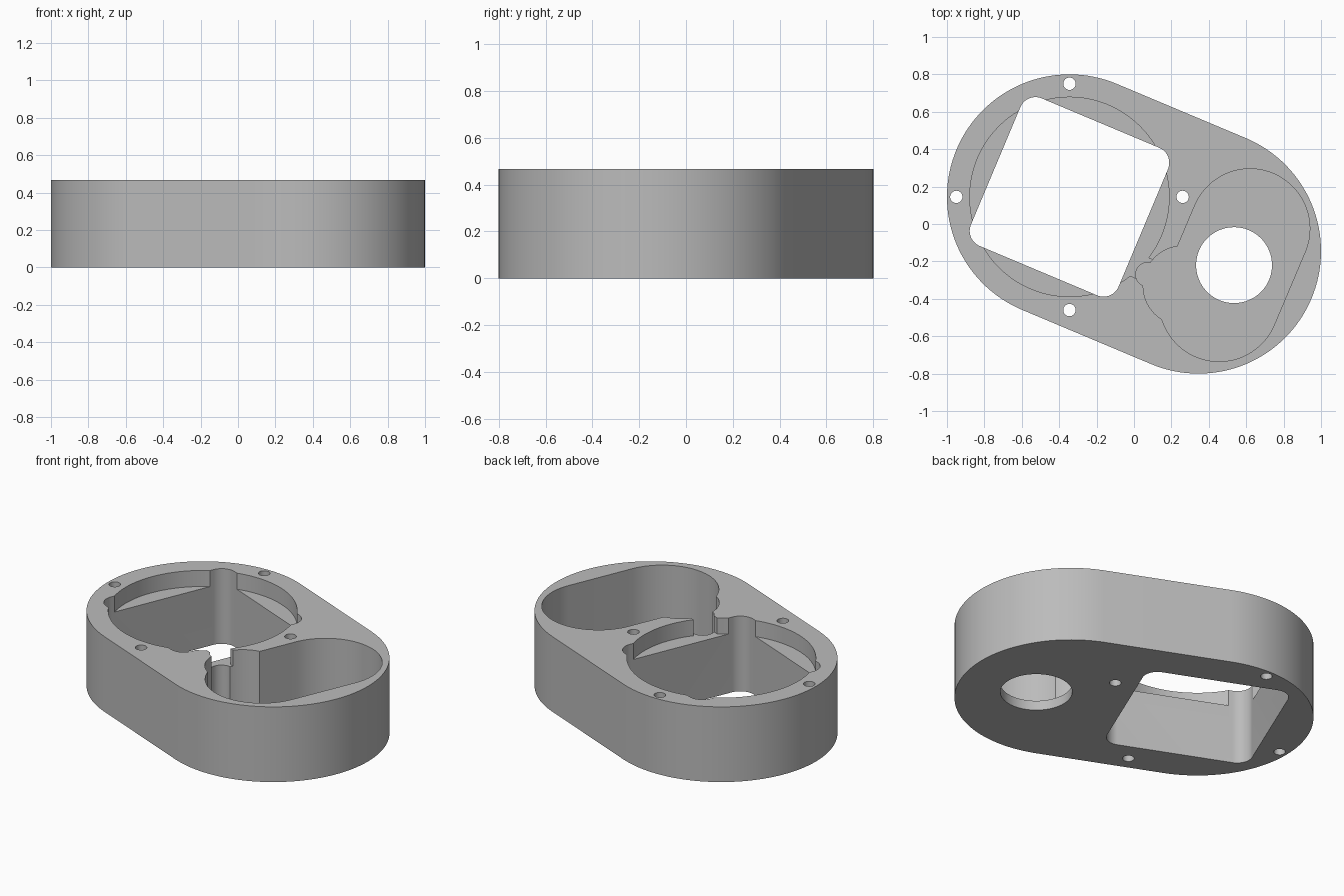
import bpy
import bmesh
import math
from mathutils import Vector

cube = bpy.data.objects.get("Cube")
if cube:
    bpy.data.objects.remove(cube, do_unlink=True)

HEIGHT = 0.468
LEDGE = HEIGHT - 0.1          # floor of the round recess
FLOOR = 0.06                  # floor of the deep pocket
OVER = 0.1                    # how far cutters reach past the body

left_centre = Vector((-0.345, 0.145))
right_centre = -left_centre
along = (right_centre - left_centre).normalized()
across = Vector((-along.y, along.x))

grey = bpy.data.materials.new("grey plastic")
grey.use_nodes = True
grey.diffuse_color = (0.5, 0.5, 0.5, 1)
grey.node_tree.nodes["Principled BSDF"].inputs["Base Color"].default_value = (0.5, 0.5, 0.5, 1)


def rounded_outline(centres, radius, steps):
    """Counter-clockwise outline around circles of one radius."""
    count = len(centres)
    if count == 1:
        angles = [2 * math.pi * i / steps for i in range(steps)]
        return [centres[0] + radius * Vector((math.cos(a), math.sin(a))) for a in angles]
    points = []
    for i, centre in enumerate(centres):
        before = centre - centres[i - 1]
        after = centres[(i + 1) % count] - centre
        start = math.atan2(before.y, before.x) - math.pi / 2
        turn = math.pi if count == 2 else 2 * math.pi / count
        n = max(2, round(steps * turn / (2 * math.pi)))
        for k in range(n + 1):
            a = start + turn * k / n
            points.append(centre + radius * Vector((math.cos(a), math.sin(a))))
    return points


def prism(name, outline, bottom, top):
    bm = bmesh.new()
    face = bm.faces.new([bm.verts.new((p.x, p.y, bottom)) for p in outline])
    extruded = bmesh.ops.extrude_face_region(bm, geom=[face])["geom"]
    verts = [v for v in extruded if isinstance(v, bmesh.types.BMVert)]
    bmesh.ops.translate(bm, vec=(0, 0, top - bottom), verts=verts)
    bmesh.ops.recalc_face_normals(bm, faces=bm.faces)
    mesh = bpy.data.meshes.new(name)
    bm.to_mesh(mesh)
    bm.free()
    mesh.materials.append(grey)
    obj = bpy.data.objects.new(name, mesh)
    bpy.context.collection.objects.link(obj)
    return obj


# Capsule-shaped body
housing = prism("housing", rounded_outline([left_centre, right_centre], 0.655, 128), 0, HEIGHT)
bpy.context.view_layer.objects.active = housing
housing.select_set(True)


def cut(name, outline, bottom):
    cutter = prism(name, outline, bottom, HEIGHT + OVER)
    cutter.hide_render = True
    mod = housing.modifiers.new(name, "BOOLEAN")
    mod.operation = "DIFFERENCE"
    mod.solver = "EXACT"
    mod.object = cutter
    bpy.ops.object.modifier_apply(modifier=mod.name)
    bpy.data.objects.remove(cutter, do_unlink=True)


# Shallow round recess with a square opening through it
cut("round_recess", rounded_outline([left_centre], 0.533, 128), LEDGE)
inset = 0.428 - 0.087
corners = [left_centre + inset * (sx * along + sy * across)
           for sx, sy in ((-1, -1), (1, -1), (1, 1), (-1, 1))]
cut("square_opening", rounded_outline(corners, 0.087, 64), -OVER)

# Deep pocket with a side bulge and a round floor opening
cut("deep_pocket", rounded_outline([Vector((0.62, -0.025)), Vector((0.455, -0.415))], 0.32, 96), FLOOR)
cut("pocket_bulge", rounded_outline([Vector((0.262, -0.33))], 0.213, 80), FLOOR)
cut("floor_opening", rounded_outline([Vector((0.535, -0.22))], 0.203, 80), -OVER)

# Cable bore and the slot joining the recess to the pocket
cut("cable_bore", rounded_outline([Vector((0.074, -0.27))], 0.065, 40), FLOOR)
mid = Vector((0.025, -0.228))
slot = [mid + u * along + v * across
        for u, v in ((-0.08, -0.063), (0.13, -0.063), (0.13, 0.063), (-0.08, 0.063))]
cut("cable_slot", slot, LEDGE)

# Four screw holes around the square opening
for i in range(4):
    a = i * math.pi / 2
    spot = left_centre + 0.605 * Vector((math.cos(a), math.sin(a)))
    cut("screw_hole", rounded_outline([spot], 0.033, 32), -OVER)

bpy.ops.object.shade_smooth_by_angle(angle=math.radians(30))
